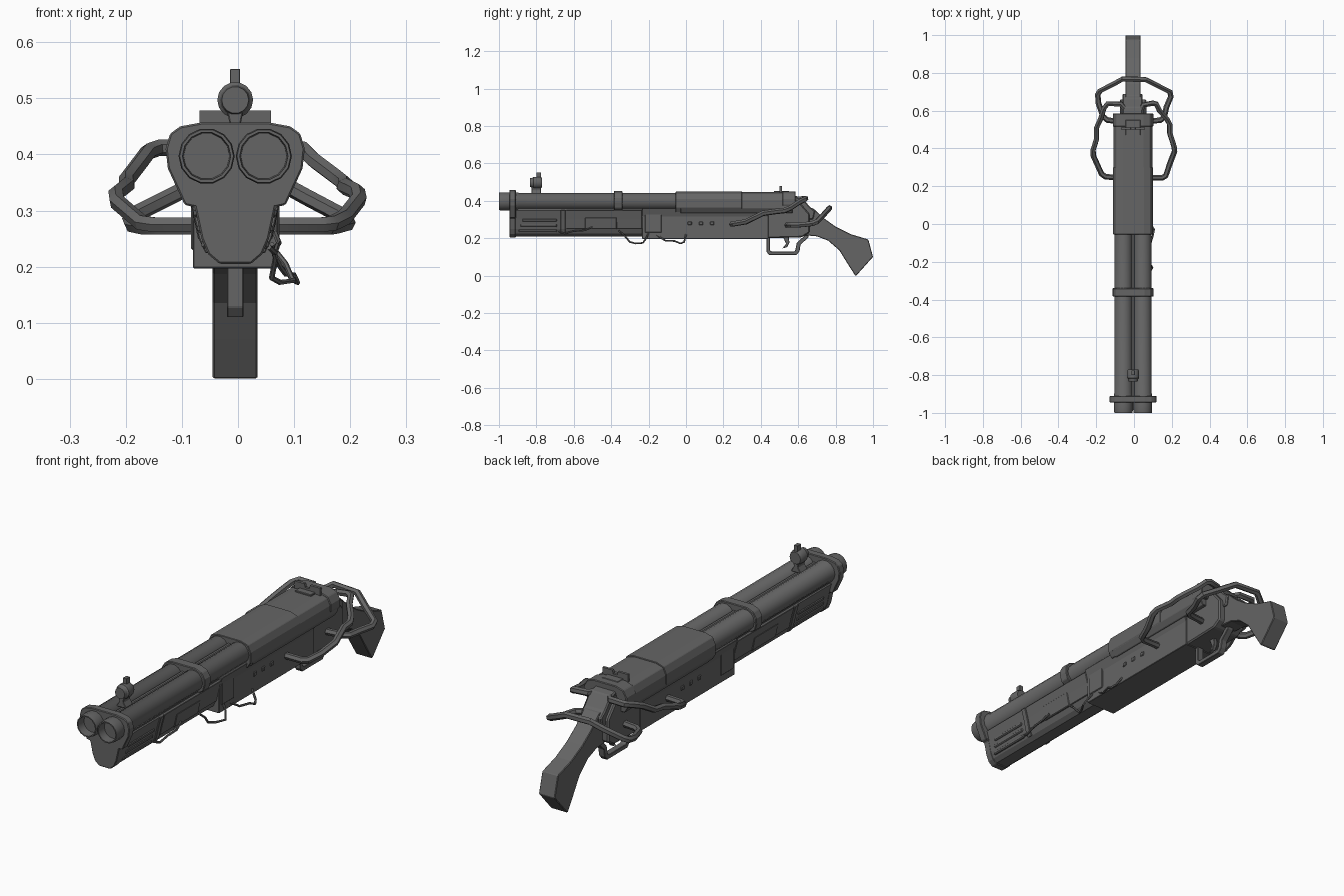
import bpy, bmesh, math
from mathutils import Vector

CX = -0.005  # gun centreline
metal = bpy.data.materials.new("dark_metal")
metal.diffuse_color = (0.13, 0.13, 0.13, 1)


def finish(name, bm, bevel=0.0, smooth=False):
    bmesh.ops.recalc_face_normals(bm, faces=bm.faces)
    me = bpy.data.meshes.new(name)
    bm.to_mesh(me)
    bm.free()
    me.materials.append(metal)
    ob = bpy.data.objects.new(name, me)
    bpy.context.collection.objects.link(ob)
    if bevel:
        m = ob.modifiers.new("edge", 'BEVEL')
        m.width, m.segments, m.limit_method = bevel, 1, 'ANGLE'
    if smooth:
        bpy.context.view_layer.objects.active = ob
        ob.select_set(True)
        bpy.ops.object.shade_smooth_by_angle(angle=math.radians(32))
        ob.select_set(False)
    return ob


def prism(name, pts, a, b, axis='Y', bevel=0.0):
    """Extrude a profile: (x, z) along y, or (y, z) along x."""
    bm = bmesh.new()
    put = (lambda p, d: (p[0] + CX, d, p[1])) if axis == 'Y' else (lambda p, d: (d + CX, p[0], p[1]))
    f = bm.faces.new([bm.verts.new(put(p, a)) for p in pts])
    new = bmesh.ops.extrude_face_region(bm, geom=[f])['geom']
    d = Vector((0, b - a, 0) if axis == 'Y' else (b - a, 0, 0))
    bmesh.ops.translate(bm, vec=d, verts=[v for v in new if isinstance(v, bmesh.types.BMVert)])
    # extruding a lone face leaves no start cap: close it
    bmesh.ops.holes_fill(bm, edges=[e for e in bm.edges if e.is_boundary], sides=0)
    return finish(name, bm, bevel)


def sym(half):
    """Close a right-hand half profile with its mirror image."""
    return half + [(-x, z) for x, z in reversed(half)]


def box(name, x0, x1, y0, y1, z0, z1, bevel=0.003):
    return prism(name, [(x0, z0), (x1, z0), (x1, z1), (x0, z1)], y0, y1, 'Y', bevel)


def lathe(name, prof, x, z, n=14):
    """Revolve (radius, y) points about a lengthwise axis."""
    bm = bmesh.new()
    vs = [bm.verts.new((x + CX + r, y, z)) for r, y in prof]
    es = [bm.edges.new(p) for p in zip(vs, vs[1:])]
    bmesh.ops.spin(bm, geom=vs + es, cent=(x + CX, 0, z), axis=(0, 1, 0), angle=2 * math.pi, steps=n)
    bmesh.ops.remove_doubles(bm, verts=bm.verts, dist=1e-4)
    return finish(name, bm, 0, True)


def tube(name, pts, r, res=1):
    cu = bpy.data.curves.new(name, 'CURVE')
    cu.dimensions, cu.bevel_depth, cu.bevel_resolution = '3D', r, res
    cu.use_fill_caps = True
    cu.materials.append(metal)
    sp = cu.splines.new('POLY')
    sp.points.add(len(pts) - 1)
    for p, c in zip(sp.points, pts):
        p.co = (*c, 1)
    ob = bpy.data.objects.new(name, cu)
    bpy.context.collection.objects.link(ob)
    bpy.ops.object.select_all(action='DESELECT')
    ob.select_set(True)
    bpy.context.view_layer.objects.active = ob
    bpy.ops.object.convert(target='MESH')
    bpy.ops.object.shade_smooth_by_angle(angle=math.radians(32))
    bpy.context.object.select_set(False)


# twin barrels with recessed bores and muzzle rings
for side, s in (("left", -1), ("right", 1)):
    lathe(side + "_barrel", [(0, -0.96), (0.041, -0.96), (0.043, -1.0), (0.048, -1.0), (0.05, -0.985),
                             (0.05, -0.90), (0.047, -0.895), (0.047, 0.55), (0, 0.55)], s * 0.051, 0.397)
box("barrel_rib", -0.008, 0.008, -0.92, 0.0, 0.38, 0.425)
box("barrel_underside", -0.075, 0.075, -0.91, 0.0, 0.335, 0.365)

# muzzle plate and barrel bands
prism("muzzle_plate", sym([(0.028, 0.205), (0.048, 0.222), (0.06, 0.25), (0.072, 0.306), (0.09, 0.31), (0.12, 0.375),
                           (0.124, 0.41), (0.116, 0.437), (0.098, 0.45), (0.06, 0.457)]), -0.945, -0.91, 'Y', 0.003)
band = sym([(0.07, 0.342), (0.1, 0.36), (0.108, 0.39), (0.107, 0.415), (0.092, 0.44), (0.06, 0.453)])
prism("middle_band", band, -0.385, -0.34, 'Y', 0.003)

# fore-end with ribs and side panels
fore = [(0.028, 0.209), (0.047, 0.224), (0.059, 0.25), (0.07, 0.30), (0.084, 0.35)]
prism("fore_end", sym(fore), -0.93, -0.2, 'Y')
prism("fore_end_sleeve", sym([(x + 0.004, z) for x, z in fore[2:]]), -0.64, -0.235, 'Y', 0.002)
for i, z in enumerate((0.24, 0.268, 0.296)):
    w = 0.06 + 0.007 * i
    box("grip_rib_%d" % i, -w, w, -0.895 + 0.01 * i, -0.69, z - 0.008, z + 0.008, 0.004)
prism("fore_end_step", sym([(x + 0.006, z) for x, z in fore[1:]]), -0.67, -0.645, 'Y', 0.002)
prism("fore_end_panel", sym([(0.066, 0.248), (0.079, 0.312)]), -0.54, -0.37, 'Y', 0.003)

# lower receiver
prism("receiver_lower", sym([(0.075, 0.197), (0.075, 0.315), (0.09, 0.36)]), -0.235, 0.44, 'Y', 0.002)
prism("receiver_rear", [(0.43, 0.2), (0.62, 0.205), (0.66, 0.23), (0.66, 0.33), (0.60, 0.40), (0.43, 0.42)],
      -0.07, 0.07, 'X', 0.006)
box("side_block", -0.079, 0.079, -0.22, -0.13, 0.23, 0.345, 0.003)
for i, y in enumerate((0.02, 0.08, 0.14)):
    box("side_stud_%d" % i, -0.079, 0.079, y - 0.011, y + 0.011, 0.27, 0.289, 0.003)

# upper receiver cover, in stepped sections
half = [(0.088, 0.335), (0.104, 0.36), (0.104, 0.405), (0.09, 0.435), (0.055, 0.446)]
prism("upper_cover", sym(half), -0.03, 0.57, 'Y', 0.002)
prism("front_cover", sym([(x + 0.002, z + 0.004) for x, z in half]), -0.055, 0.30, 'Y', 0.002)
prism("rear_collar", sym([(0.1, 0.365), (0.107, 0.38), (0.107, 0.41), (0.09, 0.44), (0.055, 0.451)]),
      0.515, 0.585, 'Y', 0.003)
prism("tang", [(0.56, 0.30), (0.68, 0.30), (0.69, 0.345), (0.66, 0.37), (0.62, 0.42), (0.56, 0.43)],
      -0.055, 0.05, 'X', 0.005)

# sights
box("rear_sight_base", -0.04, 0.04, 0.47, 0.55, 0.44, 0.453, 0.002)
prism("rear_sight", sym([(0.064, 0.44), (0.064, 0.478), (0.014, 0.478), (0.010, 0.462)]), 0.5, 0.512)
lathe("front_sight", [(0, -0.835), (0.024, -0.835), (0.027, -0.82), (0.032, -0.815), (0.032, -0.78),
                      (0.027, -0.77), (0, -0.77)], 0, 0.497)
prism("front_sight_foot", sym([(0.025, 0.43), (0.01, 0.455), (0.014, 0.475)]), -0.825, -0.775, 'Y', 0.002)
box("front_sight_post", -0.009, 0.009, -0.80, -0.775, 0.52, 0.552, 0.001)

# stock
prism("stock", [(0.59, 0.22), (0.59, 0.355), (0.635, 0.367), (0.68, 0.36), (0.74, 0.305), (0.80, 0.262), (0.88, 0.222),
                (0.975, 0.193), (1.0, 0.10), (0.912, 0.002), (0.905, 0.0), (0.86, 0.07), (0.82, 0.135), (0.76, 0.187),
                (0.70, 0.21)], -0.04, 0.04, 'X', 0.003)

# trigger and its guard
prism("trigger_guard", [(0.43, 0.205), (0.43, 0.128), (0.445, 0.11), (0.59, 0.11), (0.607, 0.13), (0.612, 0.165),
                        (0.655, 0.205), (0.655, 0.222), (0.635, 0.215), (0.592, 0.175), (0.585, 0.137), (0.578, 0.129),
                        (0.457, 0.129), (0.449, 0.137), (0.449, 0.205)], -0.015, 0.015, 'X', 0.002)
prism("trigger", [(0.52, 0.205), (0.55, 0.205), (0.553, 0.175), (0.54, 0.152), (0.515, 0.145), (0.535, 0.17)],
      -0.009, 0.009, 'X', 0.002)

# hoses: one along each side, one looping behind
tube("right_hose", [(0.06, 0.245, 0.275), (0.15, 0.245, 0.275), (0.168, 0.255, 0.277), (0.19, 0.32, 0.288),
                    (0.215, 0.385, 0.32), (0.212, 0.41, 0.333), (0.19, 0.48, 0.343), (0.19, 0.525, 0.348),
                    (0.175, 0.555, 0.36), (0.135, 0.6, 0.39), (0.118, 0.635, 0.408), (0.1, 0.64, 0.412),
                    (0.05, 0.63, 0.41), (0.04, 0.61, 0.408), (0.04, 0.56, 0.4)], 0.015)
tube("left_hose", [(-0.07, 0.245, 0.275), (-0.15, 0.25, 0.275), (-0.172, 0.265, 0.278), (-0.215, 0.36, 0.315),
                   (-0.217, 0.39, 0.33), (-0.198, 0.45, 0.345), (-0.198, 0.51, 0.355), (-0.175, 0.56, 0.385),
                   (-0.16, 0.61, 0.405), (-0.14, 0.637, 0.412), (-0.07, 0.635, 0.412), (-0.05, 0.61, 0.408),
                   (-0.05, 0.56, 0.4)], 0.015)
tube("rear_hose", [(0.05, 0.54, 0.27), (0.14, 0.55, 0.27), (0.16, 0.565, 0.27), (0.172, 0.62, 0.272),
                   (0.195, 0.675, 0.278), (0.19, 0.7, 0.288), (0.12, 0.735, 0.325), (0.06, 0.765, 0.358),
                   (-0.06, 0.768, 0.362), (-0.11, 0.74, 0.33), (-0.18, 0.705, 0.295), (-0.192, 0.685, 0.284),
                   (-0.188, 0.64, 0.275), (-0.165, 0.57, 0.27), (-0.14, 0.55, 0.27), (-0.06, 0.54, 0.27)], 0.015)

# loose wires on the right side
tube("front_wire", [(0.055, -0.68, 0.235), (0.066, -0.65, 0.225), (0.07, -0.6, 0.238), (0.073, -0.54, 0.242),
                    (0.066, -0.5, 0.26)], 0.005)
tube("middle_wire", [(0.06, -0.36, 0.24), (0.067, -0.33, 0.215), (0.06, -0.3, 0.18), (0.075, -0.27, 0.172),
                     (0.098, -0.23, 0.175), (0.085, -0.21, 0.205), (0.065, -0.2, 0.23)], 0.005)
tube("rear_wire", [(0.065, -0.16, 0.22), (0.075, -0.13, 0.2), (0.085, -0.11, 0.187), (0.1, -0.06, 0.185),
                   (0.106, -0.03, 0.172), (0.095, -0.01, 0.18), (0.07, 0.0, 0.22)], 0.005)
